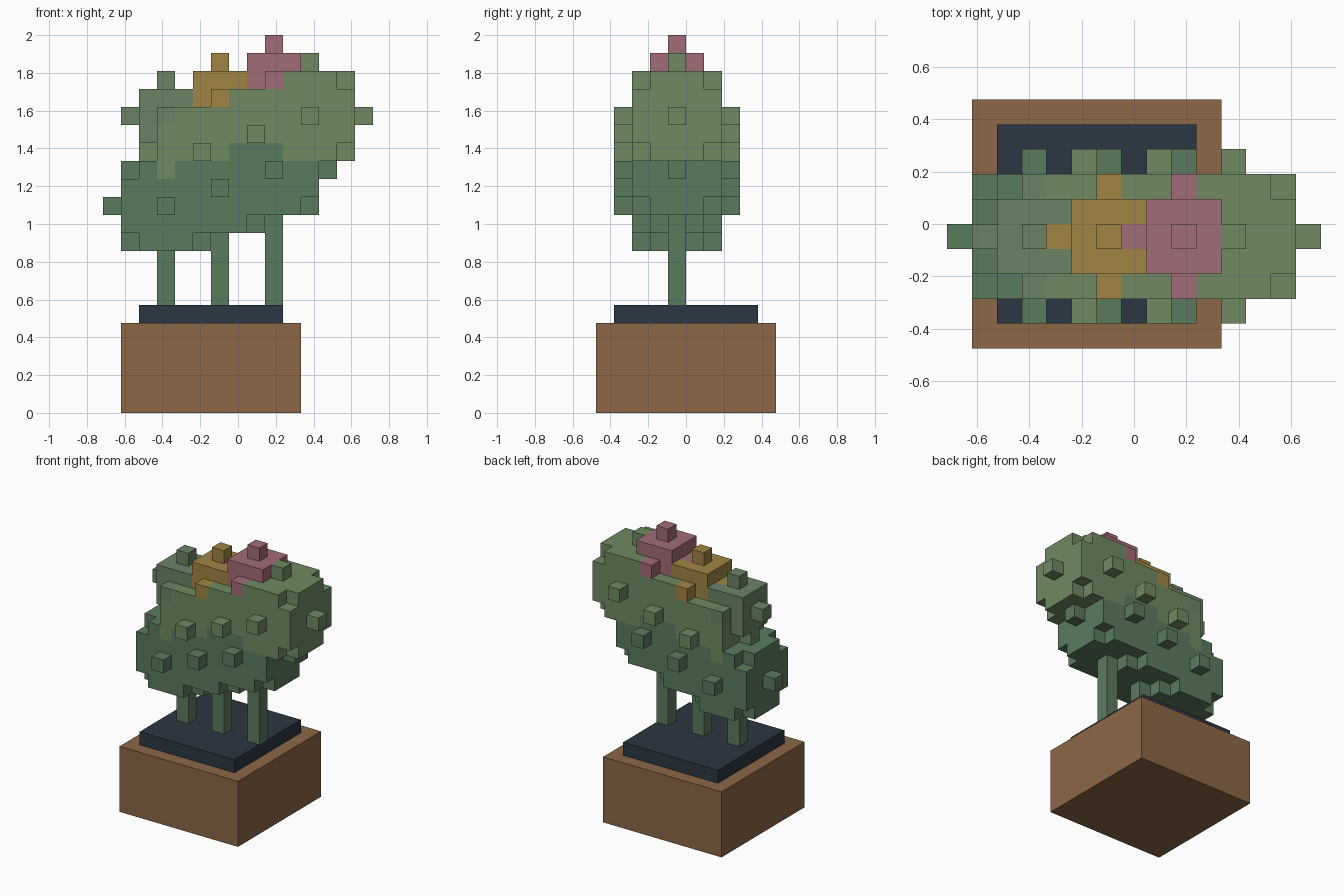
import bpy, bmesh
from itertools import product

if "Cube" in bpy.data.objects:
    bpy.data.objects.remove(bpy.data.objects["Cube"])

V = 2 / 21  # edge length of one block


def material(name, hexcode):
    lin = [(int(hexcode[i:i + 2], 16) / 255) ** 2.2 for i in (0, 2, 4)]
    m = bpy.data.materials.new(name)
    m.diffuse_color = (*lin, 1)
    m.use_nodes = True
    m.node_tree.nodes["Principled BSDF"].inputs["Base Color"].default_value = m.diffuse_color
    return m


MATS = {n: material(n, h) for n, h in dict(
    clay="8a6748", soil="2f3a45", dark_green="5b7a5e", light_green="6e8962",
    grey_green="6a8265", ochre="a08446", pink="a16c75").items()}


def box(name, lo, hi, mat):
    bpy.ops.mesh.primitive_cube_add(
        size=1, location=[(a + b) / 2 * V for a, b in zip(lo, hi)])
    o = bpy.context.object
    o.name = name
    o.scale = [(b - a) * V for a, b in zip(lo, hi)]
    o.data.materials.append(MATS[mat])


# Pot and soil
box("pot", (-6.5, -5, 0), (3.5, 5, 5), "clay")
box("soil", (-5.5, -4, 5), (2.5, 4, 6), "soil")

# Block grid of the plant: cell -> (part name, material)
cells = {}


def ball(name, mat, cx, cz, r):
    """Blocky pad with six spines; the large pads lose their corners."""
    for d in product(range(-r, r + 1), repeat=3):
        if r == 1 or sum(map(abs, d)) < 3 * r:
            cells[cx + d[0], d[1], cz + d[2]] = (name, mat)
    for axis, s in product(range(3), (-1, 1)):
        p = [cx, 0, cz]
        p[axis] += s * (r + 1)
        cells[tuple(p)] = (name, mat)


# Three stalks, each carrying a lower pad, an upper pad and a bud
for i, bud in enumerate(("grey_green", "ochre", "pink")):
    x, z = -4 + 3 * i, 11 + i
    for k in range(6, z):
        cells[x, 0, k] = (f"stem_{i + 1}", "dark_green")
    ball(f"lower_pad_{i + 1}", "dark_green", x, z, 2)
    ball(f"upper_pad_{i + 1}", "light_green", x + 2, z + 3, 2)
    ball(f"bud_{i + 1}", bud, x, z + 5, 1)

# One mesh per part, outer skin only
for part in sorted(set(cells.values())):
    bm = bmesh.new()
    for c in [c for c, p in cells.items() if p == part]:
        for axis, s in product(range(3), (0, 1)):
            n = list(c)
            n[axis] += 2 * s - 1
            if tuple(n) in cells or n[2] < 6:
                continue
            b, d = (axis + 1) % 3, (axis + 2) % 3
            quad = []
            for u, w in ((0, 0), (1, 0), (1, 1), (0, 1)):
                q = [c[0] - 0.5, c[1] - 1, c[2]]
                q[axis] += s
                q[b] += u
                q[d] += w
                quad.append(bm.verts.new([t * V for t in q]))
            bm.faces.new(quad if s else quad[::-1])
    bmesh.ops.remove_doubles(bm, verts=bm.verts[:], dist=1e-4)
    if bm.faces:
        me = bpy.data.meshes.new(part[0])
        bm.to_mesh(me)
        me.materials.append(MATS[part[1]])
        bpy.context.collection.objects.link(bpy.data.objects.new(part[0], me))
    bm.free()
